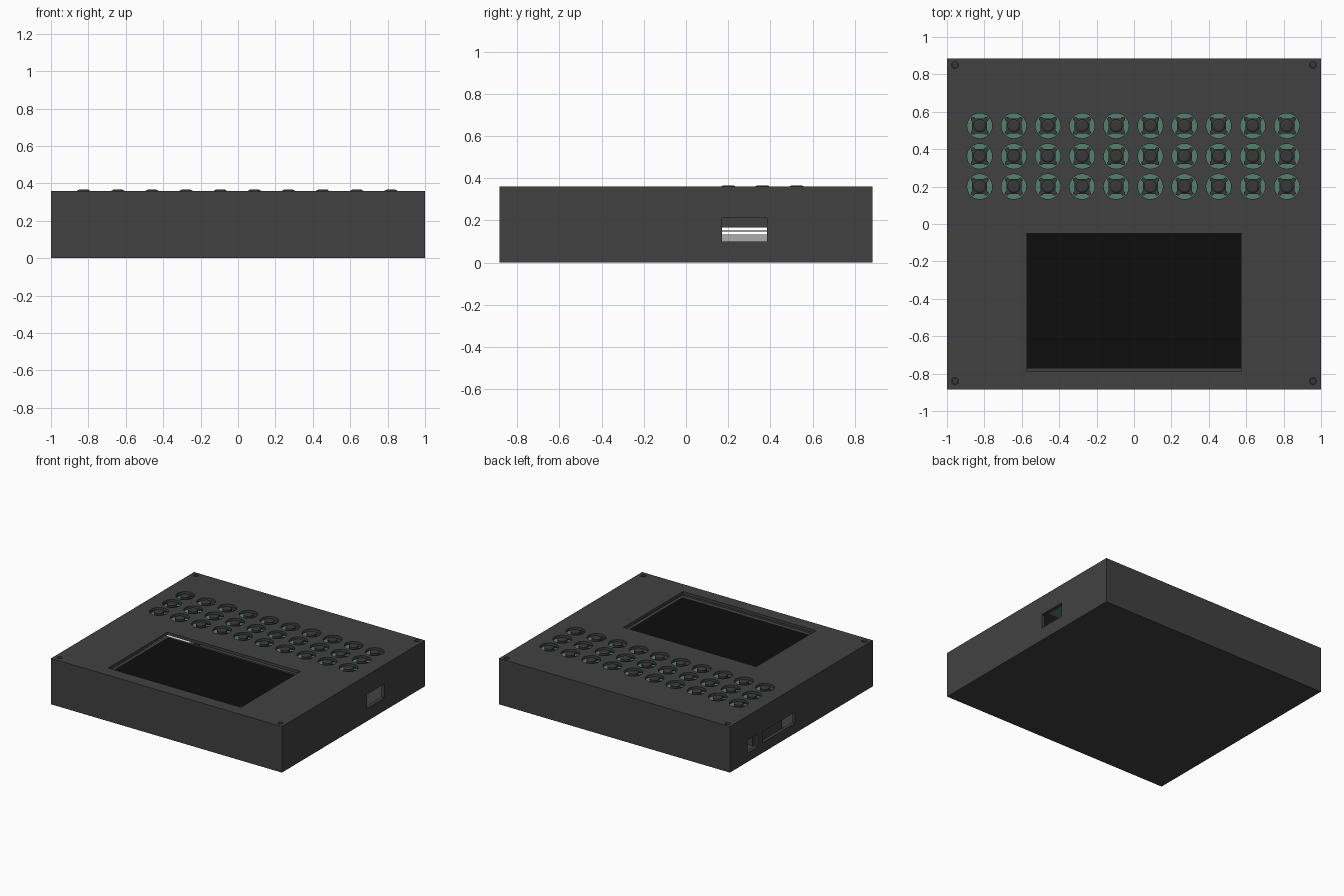
import bpy
import bmesh
from mathutils import Matrix

old = bpy.data.objects.get("Cube")
if old:
    bpy.data.objects.remove(old, do_unlink=True)


def material(name, r, g, b):
    m = bpy.data.materials.new(name)
    m.use_nodes = True
    m.diffuse_color = (r, g, b, 1)
    m.node_tree.nodes["Principled BSDF"].inputs["Base Color"].default_value = (r, g, b, 1)
    return m


CASE = material("charcoal plastic", 0.053, 0.053, 0.053)
SCREEN = material("black glass", 0.004, 0.004, 0.004)
BOARD = material("circuit green", 0.09, 0.22, 0.15)
SWITCH = material("dark switch plastic", 0.04, 0.04, 0.04)
WHITE = material("white board", 0.8, 0.8, 0.8)
METAL = material("light metal", 0.42, 0.42, 0.42)


def add_box(bm, x0, x1, y0, y1, z0, z1):
    size = Matrix.Diagonal((x1 - x0, y1 - y0, z1 - z0, 1))
    place = Matrix.Translation(((x0 + x1) / 2, (y0 + y1) / 2, (z0 + z1) / 2))
    bmesh.ops.create_cube(bm, size=1, matrix=place @ size)


def add_cone(bm, x, y, z0, z1, r0, r1, sides=32):
    bmesh.ops.create_cone(bm, cap_ends=True, segments=sides, radius1=r0, radius2=r1,
                          depth=z1 - z0, matrix=Matrix.Translation((x, y, (z0 + z1) / 2)))


def finish(name, bm, mat):
    mesh = bpy.data.meshes.new(name)
    bm.to_mesh(mesh)
    bm.free()
    mesh.materials.append(mat)
    obj = bpy.data.objects.new(name, mesh)
    bpy.context.collection.objects.link(obj)
    return obj


def box(name, mat, *bounds):
    bm = bmesh.new()
    add_box(bm, *bounds)
    return finish(name, bm, mat)


def cut(target, bm):
    # Subtract the cutter, keep the result and drop the cutter
    cutter = finish("cutter", bm, CASE)
    cutter.hide_render = True
    mod = target.modifiers.new("cut", 'BOOLEAN')
    mod.operation = 'DIFFERENCE'
    mod.solver = 'EXACT'
    mod.object = cutter
    graph = bpy.context.evaluated_depsgraph_get()
    mesh = bpy.data.meshes.new_from_object(target.evaluated_get(graph))
    target.modifiers.clear()
    target.data = mesh
    bpy.data.objects.remove(cutter, do_unlink=True)


W, D, H = 1.0, 0.885, 0.36
LID = 0.338
WALL = 0.025
keys = [(-0.825 + 0.1825 * i, y) for y in (0.2, 0.362, 0.525) for i in range(10)]
corners = [(sx * 0.957, y) for sx in (-1, 1) for y in (-0.84, 0.85)]

# Open case with port openings in both sides
case = box("case", CASE, -W, W, -D, D, 0, LID)
bm = bmesh.new()
add_box(bm, -W + WALL, W - WALL, -D + WALL, D - WALL, 0.02, H)
cut(case, bm)
bm = bmesh.new()
add_box(bm, 0.9, 1.1, 0.17, 0.385, 0.1, 0.21)
add_box(bm, -1.1, -0.9, 0.08, 0.48, 0.08, 0.165)
add_box(bm, -1.1, -0.9, 0.54, 0.67, 0.07, 0.17)
cut(case, bm)

# Lid with the screen window, key holes and screw holes
lid = box("lid", CASE, -W, W, -D, D, LID, H)
bm = bmesh.new()
add_box(bm, -0.575, 0.575, -0.785, -0.05, 0.3, 0.4)
for x, y in keys:
    add_cone(bm, x, y, 0.3, 0.4, 0.067, 0.067)
for x, y in corners:
    add_cone(bm, x, y, 0.3, 0.4, 0.019, 0.019, 20)
cut(lid, bm)

# Screw posts under the lid
bm = bmesh.new()
for x, y in corners:
    add_cone(bm, x, y, 0.02, LID + 0.008, 0.017, 0.017, 20)
finish("screws", bm, SWITCH)

# Recessed display
box("display_frame", CASE, -0.6, 0.6, -0.81, -0.03, 0.285, 0.316)
box("display_glass", SCREEN, -0.572, 0.572, -0.772, -0.05, 0.3, 0.32)

# Key board
box("key_board", BOARD, -0.93, 0.93, 0.1, 0.63, 0.288, 0.3)

# Push switches: body, corner studs, legs and stepped plunger
bm = bmesh.new()
for x, y in keys:
    add_box(bm, x - 0.04, x + 0.04, y - 0.04, y + 0.04, 0.3, 0.328)
    for sx in (-1, 1):
        for sy in (-1, 1):
            add_cone(bm, x + sx * 0.036, y + sy * 0.036, 0.3, 0.333, 0.012, 0.012, 10)
    add_cone(bm, x, y, 0.328, 0.36, 0.035, 0.035, 24)
    add_cone(bm, x, y, 0.36, 0.366, 0.035, 0.024, 24)
finish("switches", bm, SWITCH)

# Controller board and its connector block behind the left ports
box("controller_board", WHITE, -0.965, -0.6, 0.06, 0.68, 0.144, 0.154)
box("connector_block", METAL, -0.9, -0.65, 0.1, 0.46, 0.09, 0.132)
box("board_support", CASE, -0.9, -0.65, 0.1, 0.46, 0.02, 0.09)
